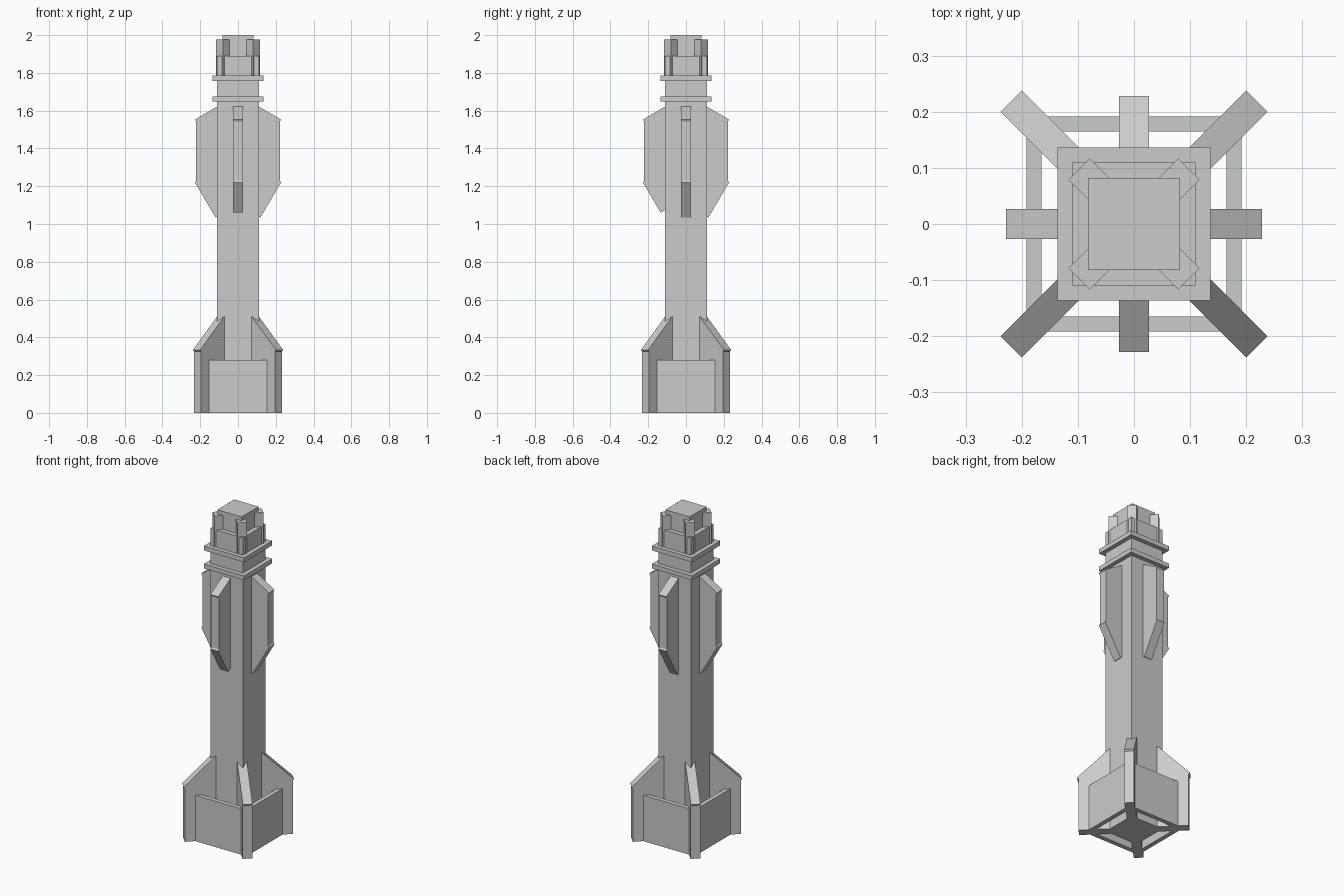
import bpy, bmesh, math
from mathutils import Matrix

cube = bpy.data.objects.get("Cube")
if cube:
    bpy.data.objects.remove(cube, do_unlink=True)

grey = bpy.data.materials.new("plain grey")
grey.use_nodes = True
grey.diffuse_color = (0.6, 0.6, 0.6, 1)
grey.node_tree.nodes["Principled BSDF"].inputs["Base Color"].default_value = (0.6, 0.6, 0.6, 1)


def finish(name, bm, angle=0):
    """Turn a bmesh about z and store it as an object."""
    bm.transform(Matrix.Rotation(math.radians(angle), 4, "Z"))
    bmesh.ops.recalc_face_normals(bm, faces=bm.faces)
    mesh = bpy.data.meshes.new(name)
    bm.to_mesh(mesh)
    bm.free()
    mesh.materials.append(grey)
    bpy.context.collection.objects.link(bpy.data.objects.new(name, mesh))


def box(name, x, y, z, angle=0):
    """Box from (min, max) pairs."""
    bm = bmesh.new()
    bmesh.ops.create_cube(bm, size=1)
    for v in bm.verts:
        v.co = [pair[c > 0] for pair, c in zip((x, y, z), v.co)]
    finish(name, bm, angle)


def block(name, half, bottom, top):
    box(name, (-half, half), (-half, half), (bottom, top))


def fin(name, profile, angle, half=0.027):
    """Radial plate: (radius, height) outline given a thickness."""
    bm = bmesh.new()
    face = bm.faces.new([bm.verts.new((r, -half, z)) for r, z in profile])
    side = bmesh.ops.extrude_face_region(bm, geom=[face])["geom"]
    moved = [g for g in side if isinstance(g, bmesh.types.BMVert)]
    bmesh.ops.translate(bm, verts=moved, vec=(0, 2 * half, 0))
    finish(name, bm, angle)


# Square shaft, collars and cap
block("shaft", 0.11, 0, 1.89)
block("lower_collar", 0.136, 1.648, 1.675)
block("upper_collar", 0.136, 1.758, 1.785)
block("cap", 0.082, 1.8, 2)

# Base fins on the corners, with a small overhanging lip
base = [(0.09, 0), (0.303, 0), (0.303, 0.325), (0.31, 0.334), (0.09, 0.549)]
for i in range(4):
    fin(f"base_fin_{i + 1}", base, 45 + 90 * i)

# Base panels between the fins
for i in range(4):
    box(f"base_panel_{i + 1}", (0.165, 0.192), (-0.17, 0.17), (0, 0.28), 90 * i)

# Upper fins on the flat sides; the front one is cut off higher
upper = [(0.222, 1.543), (0.228, 1.553), (0.11, 1.622), (0.08, 1.622)]
for i, side in enumerate(("left", "back", "right", "front")):
    end, low = (0.134, 1.06) if side == "front" else (0.119, 1.035)
    notch = low + (end - 0.11) * 0.57
    lower = [(0.08, notch), (0.11, notch), (end, low), (0.228, 1.22), (0.222, 1.23)]
    fin(f"upper_fin_{side}", lower + upper, 90 * i)

# Corner posts around the cap
for i in range(4):
    box(f"corner_post_{i + 1}", (0.08, 0.138), (-0.027, 0.027), (1.77, 1.976), 45 + 90 * i)
